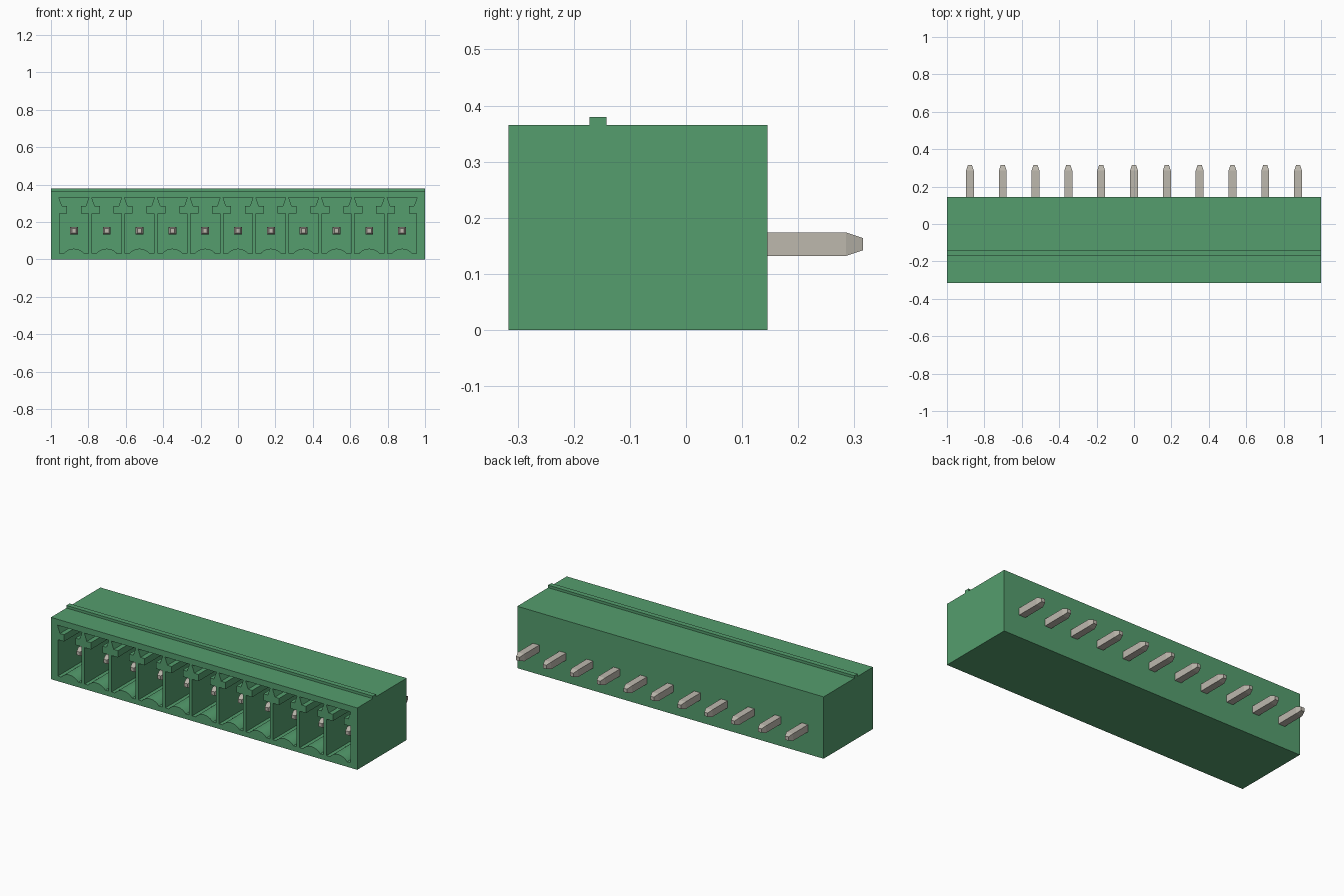
import bpy, bmesh, math

old = bpy.data.objects.get("Cube")
if old:
    bpy.data.objects.remove(old, do_unlink=True)

COUNT, PITCH = 11, 0.1755
FRONT, BACK, FLOOR_Y = -0.316, 0.145, 0.08
PIN_Z = 0.153
centers = [(i - (COUNT - 1) / 2) * PITCH for i in range(COUNT)]


def material(name, rgb):
    m = bpy.data.materials.new(name)
    m.use_nodes = True
    m.diffuse_color = (*rgb, 1)
    m.node_tree.nodes["Principled BSDF"].inputs["Base Color"].default_value = (*rgb, 1)
    return m


green = material("housing green", (0.09, 0.34, 0.155))
metal = material("pin metal", (0.51, 0.48, 0.42))


def finish(bm, name, mat):
    bmesh.ops.recalc_face_normals(bm, faces=bm.faces)
    me = bpy.data.meshes.new(name)
    bm.to_mesh(me)
    bm.free()
    me.materials.append(mat)
    ob = bpy.data.objects.new(name, me)
    bpy.context.collection.objects.link(ob)
    return ob


def loft(bm, sections):
    """Join matching closed rings of points and cap both ends."""
    rings = [[bm.verts.new(p) for p in s] for s in sections]
    n = len(rings[0])
    for a, b in zip(rings, rings[1:]):
        for i in range(n):
            j = (i + 1) % n
            bm.faces.new((a[i], a[j], b[j], b[i]))
    bm.faces.new(rings[0])
    bm.faces.new(rings[-1])


def box(name, y0, y1, z0, z1, mat):
    bm = bmesh.new()
    ring = [(y0, z0), (y1, z0), (y1, z1), (y0, z1)]
    loft(bm, [[(x, y, z) for y, z in ring] for x in (-1, 1)])
    return finish(bm, name, mat)


# Housing block and the rib along its top
housing = box("housing", FRONT, BACK, 0, 0.365, green)
box("top_rib", -0.172, -0.142, 0.36, 0.38, green)

# Keyed socket profile: arched floor, straight walls, narrow neck, flared slot
half = [(0.078, 0.03), (0.078, 0.245), (0.037, 0.245), (0.037, 0.285),
        (0.064, 0.285), (0.08, 0.33)]
chord, rise = 0.056, 0.027
radius = (chord ** 2 + rise ** 2) / (2 * rise)
sweep = math.asin(chord / radius)
arch = []
for i in range(13):
    a = sweep * (i / 6 - 1)
    arch.append((radius * math.sin(a), 0.03 + rise - radius * (1 - math.cos(a))))
profile = arch + half + [(-x, z) for x, z in reversed(half)]

bm = bmesh.new()
for c in centers:
    loft(bm, [[(c + x, y, z) for x, z in profile] for y in (FRONT - 0.05, FLOOR_Y)])
cutter = finish(bm, "socket_cutter", green)
cutter.hide_render = True

cut = housing.modifiers.new("sockets", "BOOLEAN")
cut.operation, cut.solver, cut.object = "DIFFERENCE", "EXACT", cutter
bpy.context.view_layer.objects.active = housing
housing.select_set(True)
bpy.ops.object.modifier_apply(modifier=cut.name)
bpy.data.objects.remove(cutter, do_unlink=True)
bpy.ops.object.shade_smooth_by_angle(angle=math.radians(20))

# Square contact pins with tapered tips at both ends
for n, c in enumerate(centers, 1):
    bm = bmesh.new()
    loft(bm, [[(c + sx * r, y, PIN_Z + sz * r)
               for sx, sz in ((-1, -1), (1, -1), (1, 1), (-1, 1))]
              for y, r in ((-0.235, 0.011), (-0.205, 0.021), (0.285, 0.021), (0.315, 0.011))])
    finish(bm, f"contact_pin_{n}", metal)
